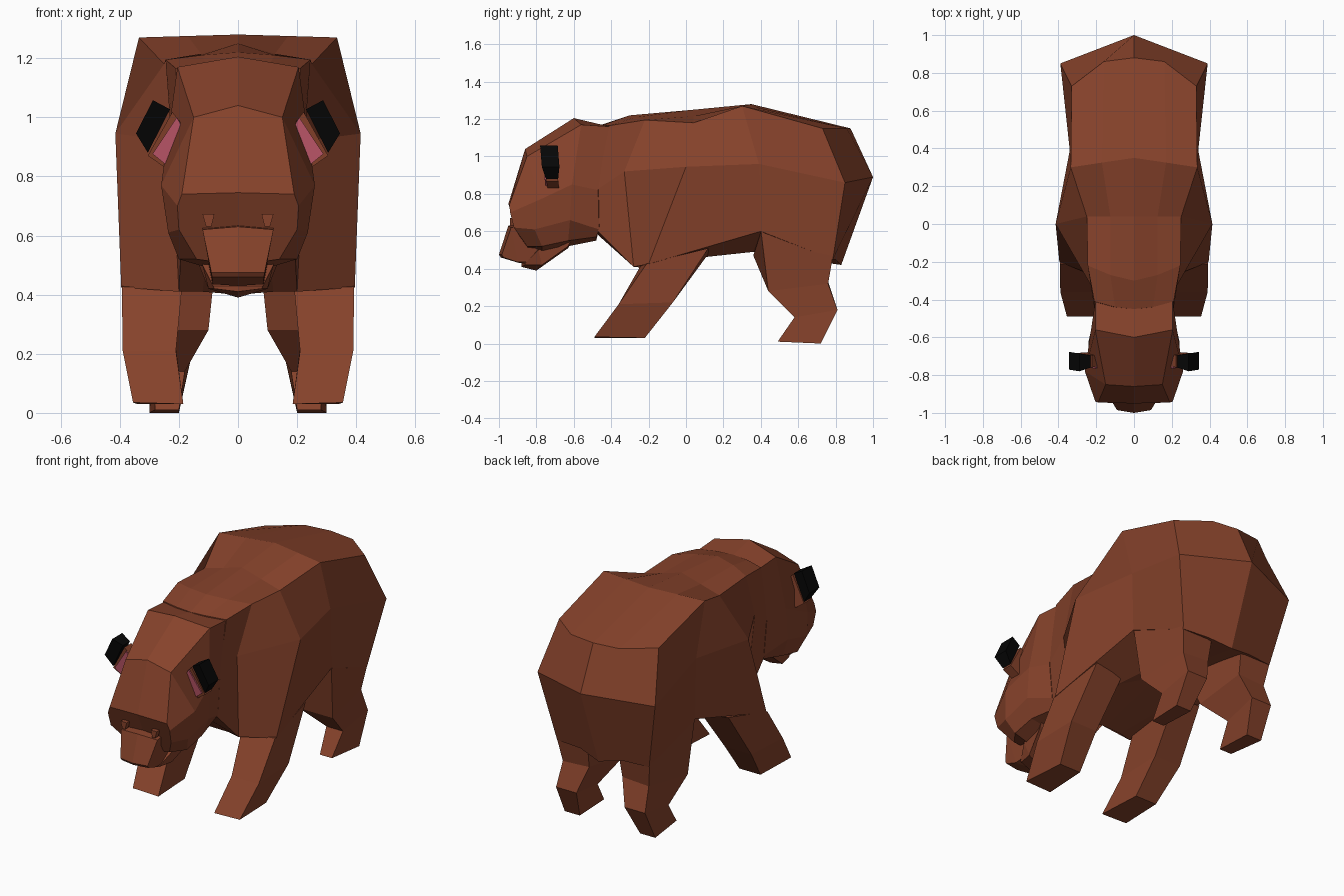
import bpy, bmesh


def material(name, rgb):
    m = bpy.data.materials.new(name)
    m.diffuse_color = (*rgb, 1)
    return m


BROWN = material("brown fur", (0.24, 0.055, 0.024))
BLACK = material("black ear", (0.002, 0.002, 0.002))
PINK = material("pink inner ear", (0.54, 0.10, 0.15))


def finish(name, bm, mat):
    """Mirror the half across x, weld the middle and make a flat shaded object."""
    copy = bmesh.ops.duplicate(bm, geom=bm.verts[:] + bm.edges[:] + bm.faces[:])
    for v in copy["geom"]:
        if isinstance(v, bmesh.types.BMVert):
            v.co.x = -v.co.x
    bmesh.ops.remove_doubles(bm, verts=bm.verts[:], dist=0.0005)
    bmesh.ops.recalc_face_normals(bm, faces=bm.faces[:])
    mesh = bpy.data.meshes.new(name)
    bm.to_mesh(mesh)
    bm.free()
    ob = bpy.data.objects.new(name, mesh)
    bpy.context.collection.objects.link(ob)
    mesh.materials.append(mat)
    return ob


def loft(name, rings, mat=BROWN, closed=False, tip=None, split=3):
    """Skin matching rings; half rings run from the top centre to the bottom centre.
    A tip closes the first ring with one panel above and one below point 'split'."""
    bm = bmesh.new()
    vs = [[bm.verts.new(p) for p in r] for r in rings]
    n = len(vs[0])
    for a, b in zip(vs, vs[1:]):
        for i in range(n if closed else n - 1):
            j = (i + 1) % n
            bm.faces.new((a[i], a[j], b[j], b[i]))
    bm.faces.new(vs[-1])
    if tip:
        t = bm.verts.new(tip)
        bm.faces.new(vs[0][:split + 1] + [t])
        bm.faces.new(vs[0][split:] + [t])
    else:
        bm.faces.new(vs[0])
    return finish(name, bm, mat)


# Body, from the rump to the neck
loft("body", [
    [(0, .88, 1.15), (.16, .86, 1.15), (.33, .73, 1.15), (.39, .85, .86),
     (.305, .785, .45), (.14, .80, .45), (0, .83, .42)],
    [(0, .35, 1.28), (.17, .325, 1.275), (.335, .30, 1.27), (.34, .39, .96),
     (.34, .40, .60), (.12, .36, .49), (0, .30, .50)],
    [(0, .04, 1.25), (.125, .04, 1.215), (.25, .04, 1.18), (.415, 0, .945),
     (.395, -.20, .425), (.18, .08, .46), (0, .20, .52)],
    [(0, -.30, 1.22), (.125, -.27, 1.21), (.245, -.22, 1.195), (.225, -.33, .92),
     (.20, -.28, .41), (.12, -.26, .41), (0, -.24, .40)],
    [(0, -.45, 1.17), (.10, -.44, 1.17), (.21, -.41, 1.165), (.205, -.48, .82),
     (.19, -.47, .60), (.10, -.47, .58), (0, -.47, .58)],
], tip=(0, 1.0, .89))

# Head, from the neck to the face
loft("head", [
    [(0, -.43, 1.165), (.205, -.41, 1.16), (.207, -.47, .82), (.192, -.465, .61),
     (.15, -.48, .57), (0, -.48, .55)],
    [(0, -.60, 1.205), (.205, -.56, 1.17), (.235, -.61, .85), (.24, -.62, .66),
     (.20, -.63, .55), (0, -.63, .52)],
    [(0, -.86, 1.04), (.15, -.85, 1.0), (.26, -.78, .77), (.236, -.81, .61),
     (.20, -.77, .52), (0, -.77, .46)],
    [(0, -.95, .745), (.19, -.945, .74), (.205, -.94, .70), (.20, -.92, .62),
     (.14, -.85, .52), (0, -.84, .50)],
])

# Snout and lower jaw
loft("snout", [
    [(0, -.80, .64), (.12, -.80, .64), (.09, -.78, .44), (0, -.78, .43)],
    [(0, -.95, .63), (.12, -.935, .62), (.085, -.90, .435), (0, -.89, .43)],
    [(0, -1.0, .475), (.09, -.985, .475), (.088, -.975, .46), (0, -.99, .46)],
])
loft("lower_jaw", [
    [(0, -.60, .58), (.14, -.60, .58), (.14, -.63, .52), (0, -.63, .51)],
    [(0, -.80, .50), (.12, -.79, .50), (.10, -.77, .42), (0, -.80, .39)],
    [(0, -.88, .43), (.085, -.86, .43), (.08, -.86, .42), (0, -.88, .41)],
])

# Small nostril ridges
loft("nostrils", [
    [(.08, y, .672), (.12, y, .672), (.108, y, .63), (.09, y, .63)]
    for y in (-.91, -.941)
], closed=True)

# Legs
loft("front_legs", [
    [(.393, -.21, .427), (.365, .12, .51), (.19, .12, .48), (.19, -.24, .42)],
    [(.39, -.36, .21), (.385, -.07, .22), (.21, -.07, .22), (.21, -.36, .21)],
    [(.355, -.49, .035), (.34, -.22, .03), (.20, -.22, .03), (.185, -.49, .03)],
], closed=True)
loft("rear_legs", [
    [(.339, .40, .61), (.33, .808, .60), (.10, .80, .55), (.08, .36, .47)],
    [(.32, .44, .28), (.285, .76, .32), (.11, .76, .33), (.10, .44, .28)],
    [(.29, .58, .14), (.295, .81, .18), (.16, .81, .18), (.18, .58, .14)],
    [(.28, .49, .01), (.30, .72, 0), (.20, .72, 0), (.20, .49, .01)],
], closed=True)


# Ears: slabs cut from front outlines given as (x, z); the front and back depths
# are (inner, outer) pairs, so the ear thickens outward
def slab(name, outline, front, back, mat):
    loft(name, [[(x, pair[i in (1, 2)] - .08 * (z - .96), z)
                 for i, (x, z) in enumerate(outline)] for pair in (front, back)],
         mat, closed=True)


slab("ear_bases", [(.172, .955), (.222, 1.018), (.305, .87), (.25, .832)],
     (-.75, -.755), (-.69, -.69), BROWN)
slab("ear_tips", [(.23, 1.027), (.288, 1.058), (.345, .945), (.305, .88)],
     (-.755, -.772), (-.69, -.678), BLACK)
slab("inner_ears", [(.186, .962), (.207, 1.0), (.289, .876), (.247, .842)],
     (-.759, -.762), (-.751, -.753), PINK)
